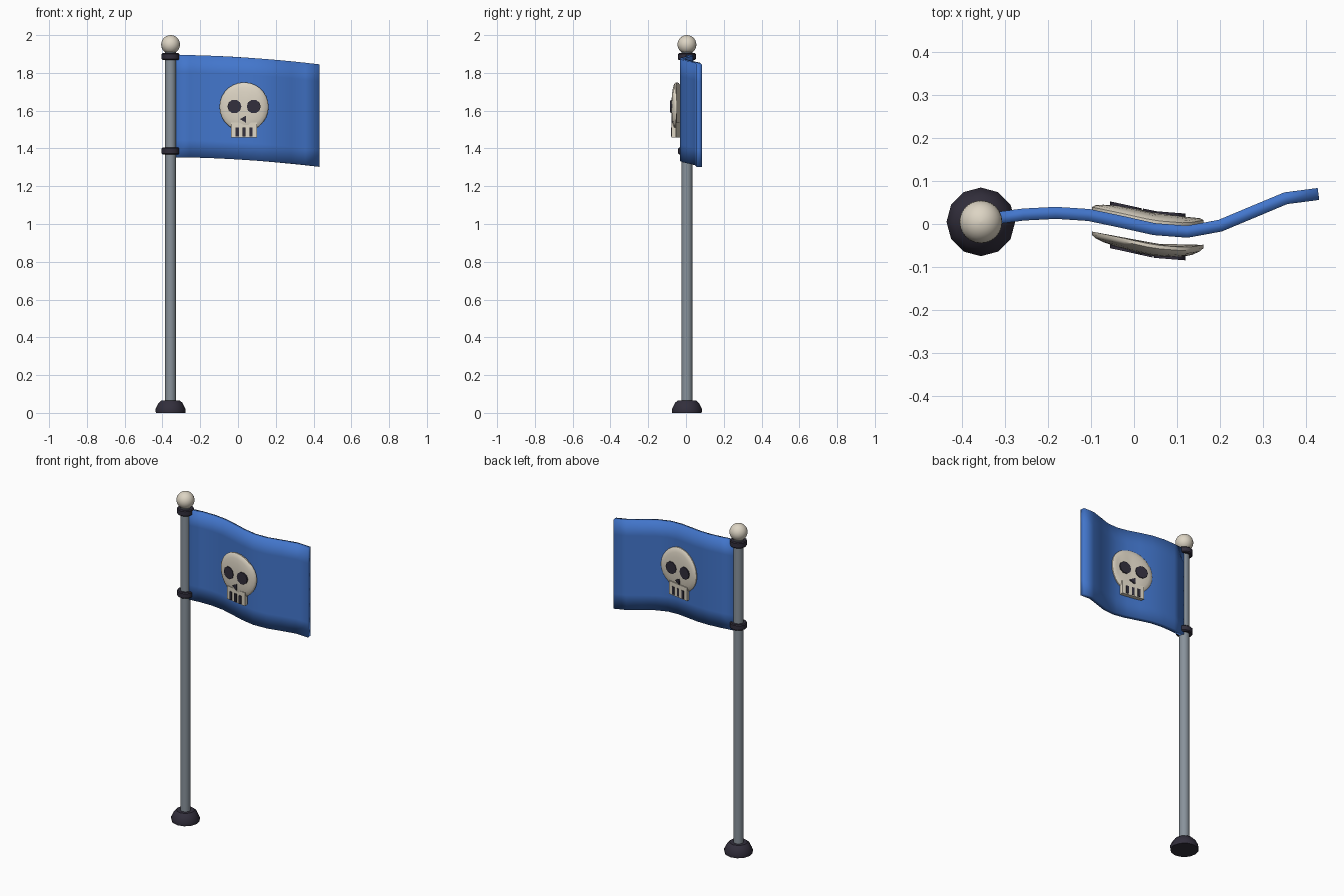
import bpy, bmesh, math

if "Cube" in bpy.data.objects:
    bpy.data.objects.remove(bpy.data.objects["Cube"])


def material(name, rgb):
    m = bpy.data.materials.new(name)
    m.use_nodes = True
    m.diffuse_color = (*rgb, 1)
    m.node_tree.nodes["Principled BSDF"].inputs["Base Color"].default_value = (*rgb, 1)
    return m


BLUE = material("flag blue", (0.055, 0.18, 0.6))
IVORY = material("ivory", (0.72, 0.66, 0.55))
DARK = material("dark plum", (0.032, 0.028, 0.045))
GREY = material("pole grey", (0.25, 0.29, 0.33))

POLE_X, POLE_Y = -0.357, 0.005
FLAG_START, FLAG_LENGTH = -0.335, 0.765
WAVE = [0.012, 0.022, 0.026, 0.021, 0.005, -0.012, -0.018, -0.004, 0.028, 0.06, 0.07]


def wave(x):
    """Sideways position of the cloth at x."""
    t = (x - FLAG_START) / FLAG_LENGTH * (len(WAVE) - 1)
    i = max(0, min(int(t), len(WAVE) - 2))
    return WAVE[i] + (WAVE[i + 1] - WAVE[i]) * (t - i)


def finish(name, bm, mat, angle):
    bmesh.ops.recalc_face_normals(bm, faces=bm.faces)
    mesh = bpy.data.meshes.new(name)
    bm.to_mesh(mesh)
    bm.free()
    mesh.materials.append(mat)
    obj = bpy.data.objects.new(name, mesh)
    bpy.context.collection.objects.link(obj)
    bpy.ops.object.select_all(action="DESELECT")
    obj.select_set(True)
    bpy.context.view_layer.objects.active = obj
    bpy.ops.object.shade_smooth_by_angle(angle=math.radians(angle))
    return obj


def loft(name, rings, mat, angle=40):
    """Closed solid through rings of points with equal counts."""
    bm = bmesh.new()
    loops = [[bm.verts.new(p) for p in ring] for ring in rings]
    for a, b in zip(loops, loops[1:]):
        for i in range(len(a)):
            j = (i + 1) % len(a)
            bm.faces.new((a[i], a[j], b[j], b[i]))
    bm.faces.new(loops[0])
    bm.faces.new(loops[-1])
    return finish(name, bm, mat, angle)


def circle(radius, sides):
    return [(radius * math.cos(math.tau * i / sides), radius * math.sin(math.tau * i / sides))
            for i in range(sides)]


def turned(name, profile, sides, mat, angle=40):
    """Round part around the pole axis from (radius, height) pairs."""
    rings = [[(POLE_X + x, POLE_Y + y, z) for x, y in circle(r, sides)] for r, z in profile]
    return loft(name, rings, mat, angle)


# Pole, base, rings and ball
turned("base", [(0.078, 0), (0.08, 0.02), (0.064, 0.052), (0.05, 0.065)], 12, DARK)
turned("pole", [(0.029, 0.05), (0.029, 1.92)], 16, GREY)
for label, z in (("lower_ring", 1.368), ("upper_ring", 1.868)):
    turned(label, [(0.042, z), (0.047, z + 0.005), (0.047, z + 0.031), (0.042, z + 0.036)], 12, DARK)
ball = [(0.05 * math.sin(a), 1.95 - 0.05 * math.cos(a))
        for a in (math.pi * (k + 0.1) / 14.2 for k in range(15))]
turned("ball", ball, 24, IVORY, 60)

# Waving cloth
bm = bmesh.new()
ROWS = 6
grid = []
for i in range(len(WAVE)):
    t = i / (len(WAVE) - 1)
    grid.append([bm.verts.new((FLAG_START + t * FLAG_LENGTH, WAVE[i],
                               1.353 + 0.542 * k / ROWS - 0.05 * t ** 1.8))
                 for k in range(ROWS + 1)])
for a, b in zip(grid, grid[1:]):
    for k in range(ROWS):
        bm.faces.new((a[k], b[k], b[k + 1], a[k + 1]))
flag = finish("flag", bm, BLUE, 180)
solid = flag.modifiers.new("thickness", "SOLIDIFY")
solid.thickness = 0.028
solid.offset = 0

# Skull emblem on both faces of the cloth
SKULL_X, SKULL_Z = 0.032, 1.62


def relief(name, side, outline, centre, layers, mat, angle=40):
    """Raised part following the cloth; layers are (scale, height) pairs."""
    gap = 0.025 if side < 0 else 0
    rings = []
    for scale, height in layers:
        ring = []
        for u, v in outline:
            x = SKULL_X - side * (centre[0] + u * scale)
            ring.append((x, wave(x) + side * (gap + height), SKULL_Z + centre[1] + v * scale))
        rings.append(ring)
    return loft(name, rings, mat, angle)


def box(w, h):
    return [(-w, -h), (w, -h), (w, h), (-w, h)]


DOME = [(1, 0.012), (1, 0.02), (0.94, 0.026), (0.8, 0.031), (0.6, 0.035), (0.35, 0.037), (0.1, 0.038)]
for label, side in (("front", -1), ("back", 1)):
    relief(label + "_skull", side, circle(0.13, 28), (0, 0), DOME, IVORY, 50)
    relief(label + "_jaw", side, box(0.068, 0.04), (0, -0.123), [(1, 0.012), (1, 0.036)], IVORY)
    for eye, u in (("right", -0.051), ("left", 0.051)):
        relief(f"{label}_{eye}_eye", side, circle(0.037, 10), (u, 0.002),
               [(1, 0.02), (1, 0.042)], DARK)
    nose = [(-x, z) for x, z in circle(0.022, 3)]
    relief(label + "_nose", side, nose, (0, -0.065), [(1, 0.03), (1, 0.042)], DARK)
    for k in (-1, 0, 1):
        relief(f"{label}_tooth_gap_{k + 2}", side, box(0.008, 0.024), (0.036 * k, -0.133),
               [(1, 0.03), (1, 0.041)], DARK)
